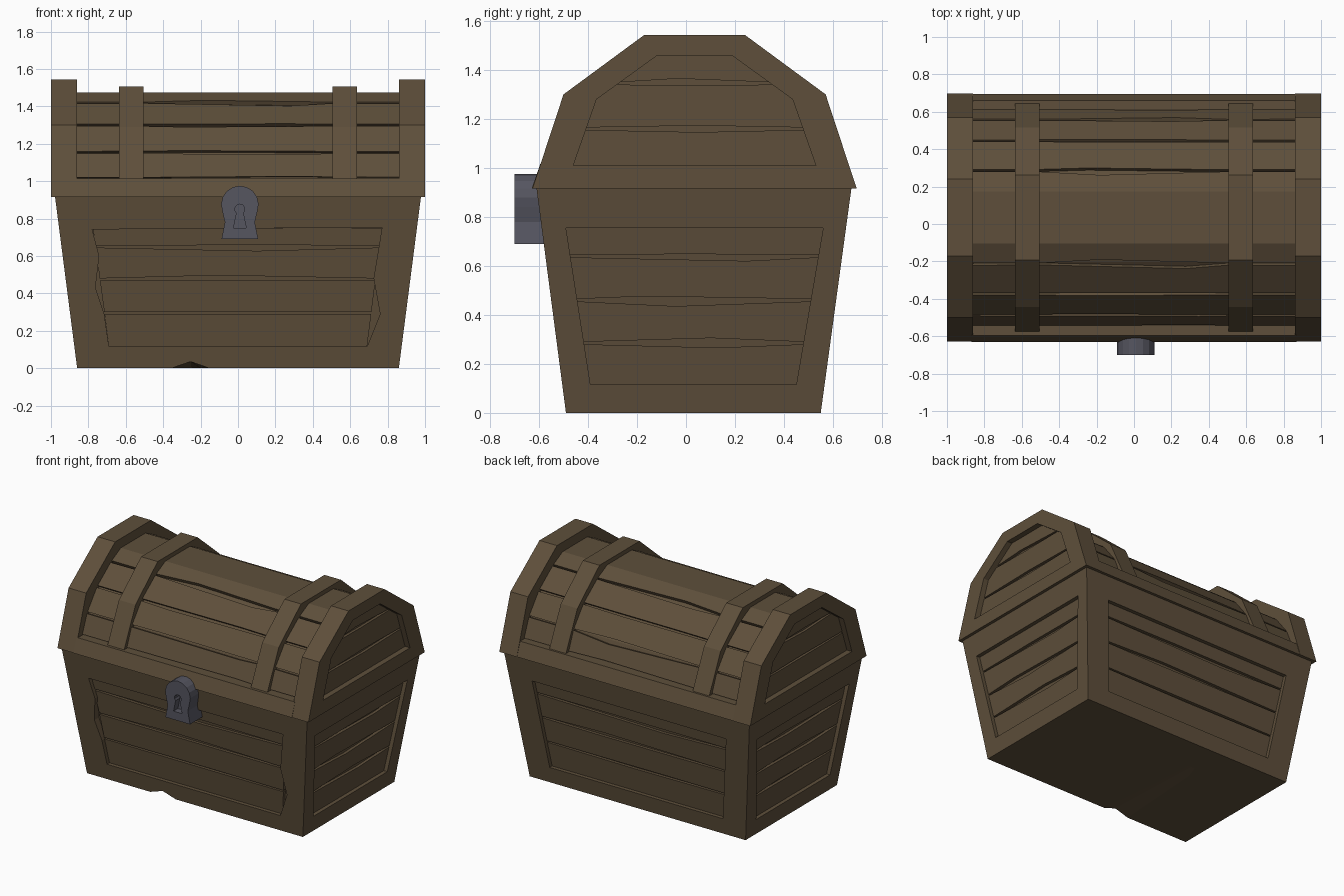
import bpy, bmesh, math, random

random.seed(4)
old = bpy.data.objects.get("Cube")
if old:
    bpy.data.objects.remove(old)


def material(name, rgb):
    m = bpy.data.materials.new(name)
    m.use_nodes = True
    m.diffuse_color = (*rgb, 1)
    m.node_tree.nodes["Principled BSDF"].inputs["Base Color"].default_value = (*rgb, 1)
    return m


WOOD = material("brown wood", (0.112, 0.078, 0.043))
IRON = material("grey iron", (0.092, 0.092, 0.118))


def loft(name, rings, mat=WOOD):
    """Closed solid through rings that share a point count."""
    bm = bmesh.new()
    loops = [[bm.verts.new(p) for p in ring] for ring in rings]
    n = len(loops[0])
    for a, b in zip(loops, loops[1:]):
        for i in range(n):
            j = (i + 1) % n
            bm.faces.new((a[i], a[j], b[j], b[i]))
    bm.faces.new(loops[0])
    bm.faces.new(loops[-1])
    bmesh.ops.recalc_face_normals(bm, faces=bm.faces)
    mesh = bpy.data.meshes.new(name)
    bm.to_mesh(mesh)
    bm.free()
    mesh.materials.append(mat)
    ob = bpy.data.objects.new(name, mesh)
    bpy.context.collection.objects.link(ob)
    return ob


def prism(name, poly, place, d0, d1, mat=WOOD):
    return loft(name, [[place(u, v, d) for u, v in poly] for d in (d0, d1)], mat)


def cut(target, cutter):
    mod = target.modifiers.new("cut", "BOOLEAN")
    mod.operation, mod.solver, mod.object = "DIFFERENCE", "EXACT", cutter
    bpy.context.view_layer.objects.active = target
    bpy.ops.object.modifier_apply(modifier=mod.name)
    bpy.data.objects.remove(cutter)


def span(poly, z):
    """Left and right limits of an outline at height z."""
    us = []
    for (u0, z0), (u1, z1) in zip(poly, poly[1:] + poly[:1]):
        if abs(z1 - z0) > 1e-6 and min(z0, z1) - 1e-6 <= z <= max(z0, z1) + 1e-6:
            us.append(u0 + (u1 - u0) * (z - z0) / (z1 - z0))
    return min(us), max(us)


def planks(name, poly, lines, place, depth, thick):
    """Boards with worn edges that fill a recessed panel."""
    gap = 0.005
    levels = [min(p[1] for p in poly)] + lines + [max(p[1] for p in poly)]
    for k, (a, b) in enumerate(zip(levels, levels[1:])):
        a, b = a + (gap if k else 0), b - (gap if k < len(lines) else 0)
        (l0, r0), (l1, r1) = span(poly, a), span(poly, b)
        t = random.uniform(0.25, 0.7)
        chip0 = random.uniform(0, 0.018) if k else 0
        chip1 = random.uniform(0, 0.022) if k < len(lines) else 0
        inner = [p for p in poly if a + 0.001 < p[1] < b - 0.001]
        mid = (l0 + r0) / 2
        right = sorted((p for p in inner if p[0] > mid), key=lambda p: p[1])
        left = sorted((p for p in inner if p[0] < mid), key=lambda p: -p[1])
        shape = [(l0, a), (l0 + (r0 - l0) * t, a + chip0), (r0, a)] + right
        shape += [(r1, b), (r1 + (l1 - r1) * t, b - chip1), (l1, b)] + left
        prism(f"{name}_plank_{k + 1}", shape, place, depth, depth + thick)


# Sloping body walls: (u across, z up, d inward)
TOP = 0.915


def front(u, z, d):
    return (u, -0.49 - 0.12 * z / TOP + d, z)


def back(u, z, d):
    return (u, 0.55 + 0.125 * z / TOP - d, z)


def side(s):
    return lambda u, z, d: (s * (0.86 + 0.118 * z / TOP - d), u, z)


def along_x(u, z, d):
    return (d, u, z)


# Body box
body = loft("chest_body", [
    [(-w, f, z), (w, f, z), (w, b, z), (-w, b, z)]
    for w, f, b, z in ((0.86, -0.49, 0.55, 0), (0.978, -0.61, 0.675, TOP))])

long_panel = [(-0.69, 0.115), (0.69, 0.115), (0.77, 0.75), (-0.775, 0.745)]
worn_panel = [(-0.69, 0.115), (0.69, 0.115), (0.76, 0.29), (0.725, 0.48), (0.77, 0.752),
              (-0.78, 0.742), (-0.742, 0.6), (-0.762, 0.43), (-0.715, 0.29)]
end_panel = [(-0.39, 0.115), (0.45, 0.115), (0.56, 0.755), (-0.49, 0.755)]
walls = [("front", front, worn_panel, long_panel, [0.295, 0.475, 0.65]),
         ("back", back, long_panel, long_panel, [0.295, 0.475, 0.65]),
         ("left", side(1), end_panel, end_panel, [0.285, 0.46, 0.64]),
         ("right", side(-1), end_panel, end_panel, [0.285, 0.46, 0.64])]
for name, place, recess, panel, lines in walls:
    cut(body, prism("recess", recess, place, -0.05, 0.05))
    planks(f"body_{name}", panel, lines, place, 0.028, 0.024)

# Chip in the bottom front edge
cut(body, loft("chip", [
    [(-0.38, -0.65, -0.005), (-0.12, -0.65, -0.005), (-0.25, -0.65, 0.04)],
    [(-0.32, 0.3, -0.005), (-0.18, 0.3, -0.005), (-0.25, 0.3, 0.003)]]))

# Lid rim
prism("lid_rim", [(-0.63, TOP), (-0.595, 1.015), (0.66, 1.015), (0.695, TOP)],
      along_x, -0.87, 0.87)

# Lid end frames with planked panels
MID = 0.035


def arch(half):
    """Complete a half outline of (distance from middle, z) on both sides."""
    return [(MID - u, z) for u, z in half] + [(MID + u, z) for u, z in reversed(half)]


frame = arch([(0.662, TOP), (0.535, 1.3), (0.205, 1.543)])
lid_panel = arch([(0.495, 1.01), (0.4, 1.28), (0.155, 1.457)])
for name, s in (("left", 1), ("right", -1)):
    def end(u, z, d, s=s):
        return (s * (1 - d), u, z)
    ob = prism(f"lid_{name}_frame", frame, end, 0, 0.14)
    cut(ob, prism("recess", lid_panel, end, -0.05, 0.06))
    planks(f"lid_{name}", lid_panel, [1.16, 1.345], end, 0.04, 0.022)

# Barrel planks over an inner core
curve = [(0.58, 1.015), (0.523, 1.155), (0.41, 1.3), (0.25, 1.42), (0.14, 1.475)]
prism("lid_core", arch([(u * 0.955, 1.0 + (z - 1.0) * 0.95) for u, z in curve]),
      along_x, -0.865, 0.865)


def barrel_plank(name, pts):
    """Bent board along x; its long edges wander to leave uneven gaps."""
    rings = []
    for x in (-0.86, -0.5, random.uniform(-0.35, 0.35), 0.5, 0.86):
        ends = []
        wear = 0.025 if abs(x) < 0.4 else 0.004
        for p, q in ((pts[0], pts[1]), (pts[-1], pts[-2])):
            size = math.dist(p, q)
            t = (0.005 + random.uniform(0, wear)) / size
            ends.append((p[0] + (q[0] - p[0]) * t, p[1] + (q[1] - p[1]) * t))
        outer = [ends[0]] + pts[1:-1] + [ends[1]]
        inner = [(MID + (u - MID) * 0.94, 0.95 + (z - 0.95) * 0.94) for u, z in outer]
        rings.append([(x, u, z) for u, z in outer + inner[::-1]])
    loft(name, rings)


for s, name in ((-1, "front"), (1, "back")):
    pts = [(MID + s * u, z) for u, z in curve]
    for k in range(3):
        barrel_plank(f"lid_{name}_plank_{k + 1}", pts[k:k + 2])
barrel_plank("lid_top_plank", arch(curve[3:]))

# Straps around the barrel
strap = arch([(0.612, 1.01), (0.48, 1.29), (0.228, 1.505)])
for name, s in (("left", 1), ("right", -1)):
    prism(f"{name}_strap", strap, along_x, s * 0.505, s * 0.637)

# Lock plate with a keyhole
CX = 0.01


def lock_place(u, z, d):
    return (CX + u, -0.7 + d, z)


def arc(radius, z, start, stop, steps):
    angles = [math.radians(start + (stop - start) * i / steps) for i in range(steps + 1)]
    return [(radius * math.cos(a), z + radius * math.sin(a)) for a in angles]


plate = [(-0.098, 0.69), (0.098, 0.69), (0.08, 0.78)] + arc(0.1, 0.875, -20, 200, 10) + [(-0.08, 0.78)]
hole = [(-0.034, 0.75), (0.034, 0.75)] + arc(0.027, 0.85, -50, 230, 8)
lock = prism("lock", plate, lock_place, 0, 0.14, IRON)
cut(lock, prism("keyhole", hole, lock_place, -0.05, 0.05, IRON))
